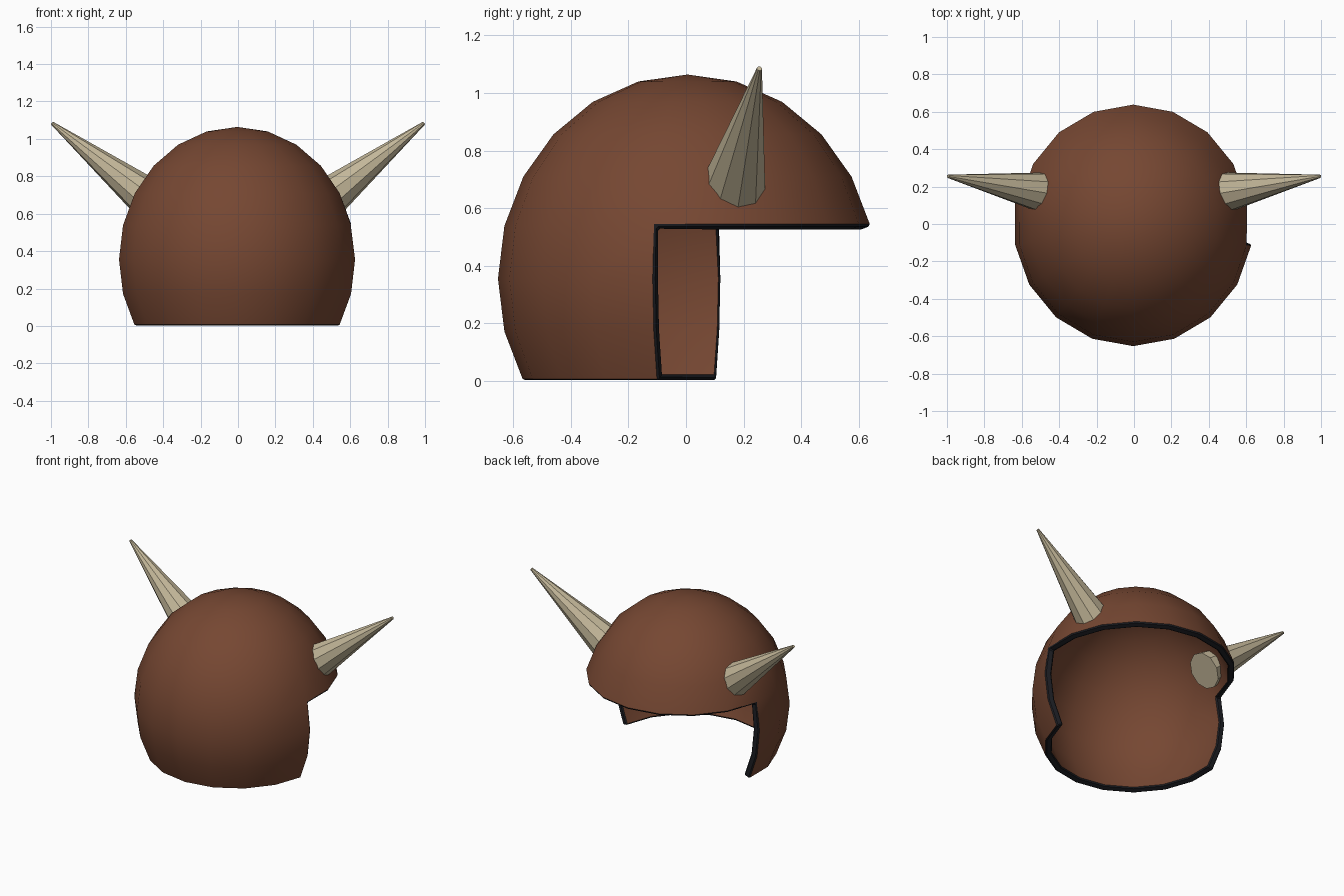
import bpy, bmesh, math
from mathutils import Vector, Matrix

if "Cube" in bpy.data.objects:
    bpy.data.objects.remove(bpy.data.objects["Cube"])


def material(name, rgb):
    m = bpy.data.materials.new(name)
    m.diffuse_color = (*rgb, 1.0)
    m.use_nodes = True
    m.node_tree.nodes["Principled BSDF"].inputs["Base Color"].default_value = m.diffuse_color
    return m


leather = material("brown_shell", (0.18, 0.063, 0.032))
trim = material("black_trim", (0.012, 0.013, 0.017))
bone = material("pale_bone", (0.55, 0.475, 0.32))


def make_object(name, bm, mats):
    mesh = bpy.data.meshes.new(name)
    bm.to_mesh(mesh)
    bm.free()
    for m in mats:
        mesh.materials.append(m)
    ob = bpy.data.objects.new(name, mesh)
    bpy.context.collection.objects.link(ob)
    return ob


# Helmet shell: ellipsoid bands, open below and at the face
SEGMENTS = 18
CENTRE = Vector((-0.004, 0.005, 0.355))
RADII = Vector((0.642, 0.658, 0.709))


def shell_point(lat, az):
    d = Vector((math.cos(lat) * math.sin(az), math.cos(lat) * math.cos(az), math.sin(lat)))
    return CENTRE + d * RADII


bm = bmesh.new()
lats = list(range(-30, 76, 15))
rings = [[bm.verts.new(shell_point(math.radians(lat), math.tau * i / SEGMENTS))
          for i in range(SEGMENTS)] for lat in lats]
apex = bm.verts.new(shell_point(math.pi / 2, 0))
for lat, low, up in zip(lats, rings, rings[1:]):
    for i in range(SEGMENTS):
        # Face opening: one cheek is a panel longer than the other
        if lat < 15 and (i < 5 or i >= SEGMENTS - 4):
            continue
        j = (i + 1) % SEGMENTS
        bm.faces.new((low[j], low[i], up[i], up[j]))
for i in range(SEGMENTS):
    bm.faces.new((rings[-1][(i + 1) % SEGMENTS], rings[-1][i], apex))
bmesh.ops.delete(bm, geom=[v for v in bm.verts if not v.link_faces], context='VERTS')
shell = make_object("helmet_shell", bm, [leather, trim])

# Wall thickness with a dark rim and softened edges
solid = shell.modifiers.new("wall", 'SOLIDIFY')
solid.thickness = 0.042
solid.offset = -1
solid.use_even_offset = True
solid.material_offset_rim = 1
bevel = shell.modifiers.new("soft_edge", 'BEVEL')
bevel.width = 0.007
bevel.segments = 1
bevel.limit_method = 'ANGLE'
bevel.angle_limit = math.radians(50)
bevel.material = 1
bpy.context.view_layer.objects.active = shell
shell.select_set(True)
for name in ("wall", "soft_edge"):
    bpy.ops.object.modifier_apply(modifier=name)
bpy.ops.object.shade_smooth_by_angle(angle=math.radians(30))

# Horns: faceted cones piercing the shell on both sides
for side, label in ((1, "right_horn"), (-1, "left_horn")):
    base = Vector((0.435 * side, 0.16, 0.645))
    tip = Vector((0.995 * side, 0.255, 1.085))
    axis = tip - base
    bm = bmesh.new()
    bmesh.ops.create_cone(
        bm, cap_ends=True, segments=10, radius1=0.12, radius2=0.009, depth=axis.length,
        matrix=Matrix.Translation((base + tip) / 2) @ axis.to_track_quat('Z', 'Y').to_matrix().to_4x4())
    make_object(label, bm, [bone])
